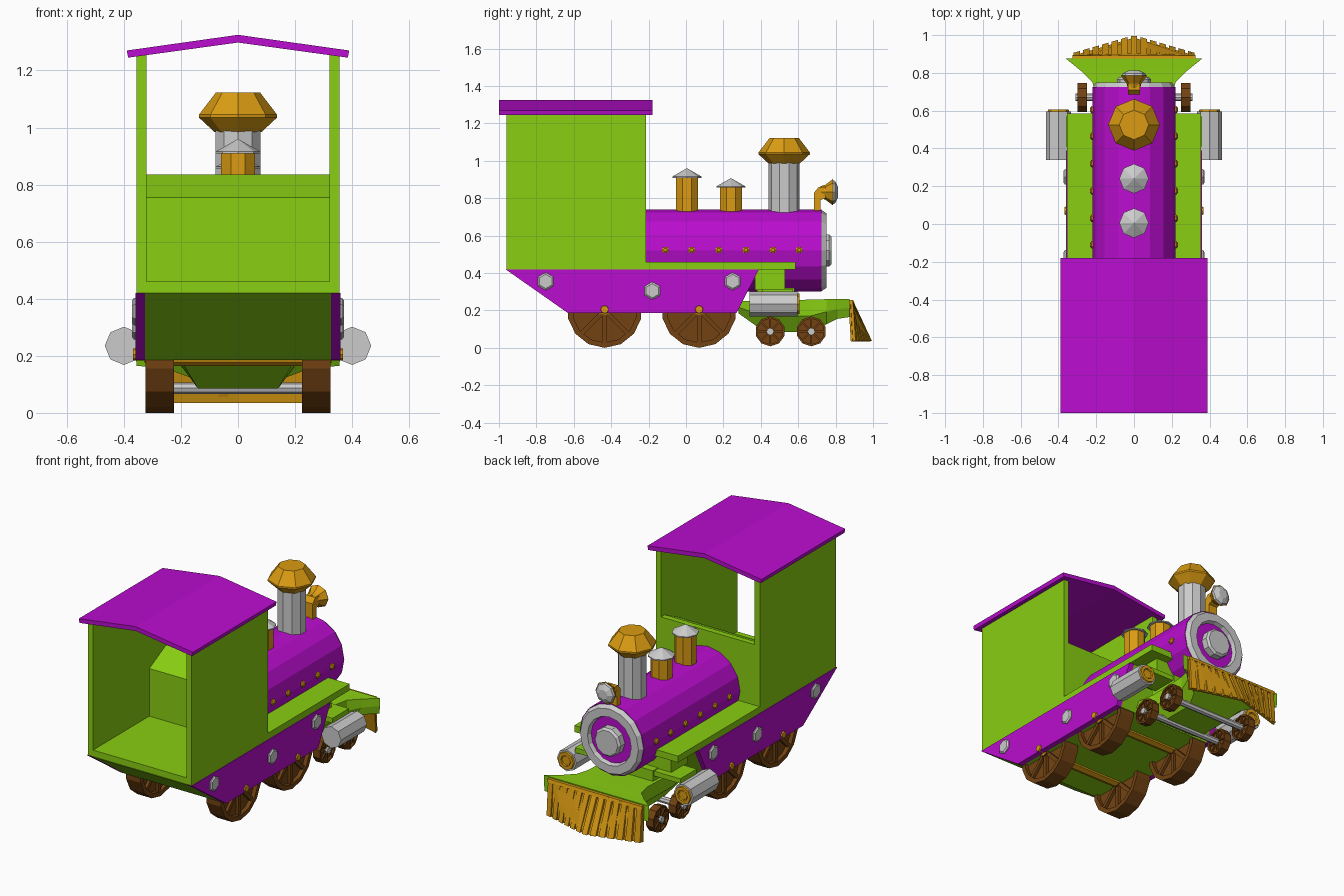
import bpy, bmesh, math

if "Cube" in bpy.data.objects:
    bpy.data.objects.remove(bpy.data.objects["Cube"])

def material(name, rgb):
    m = bpy.data.materials.new(name)
    m.diffuse_color = (*rgb, 1)
    m.use_nodes = True
    m.node_tree.nodes["Principled BSDF"].inputs["Base Color"].default_value = m.diffuse_color
    return m

GREEN = material("green", (0.25, 0.62, 0.006))
PURPLE = material("purple", (0.49, 0.004, 0.62))
GOLD = material("gold", (0.70, 0.33, 0.006))
BROWN = material("brown", (0.17, 0.055, 0.006))
GREY = None

def finish(name, bm, mat):
    bmesh.ops.remove_doubles(bm, verts=bm.verts, dist=1e-5)
    bmesh.ops.recalc_face_normals(bm, faces=bm.faces)
    me = bpy.data.meshes.new(name)
    bm.to_mesh(me)
    bm.free()
    ob = bpy.data.objects.new(name, me)
    bpy.context.collection.objects.link(ob)
    if mat:
        me.materials.append(mat)
    return ob

def loft(bm, rings, closed=False):
    """Skin a list of equal-length rings of points; cap the ends or close the loop."""
    vs = [[bm.verts.new(p) for p in r] for r in rings]
    n = len(vs[0])
    pairs = list(zip(vs, vs[1:])) + ([(vs[-1], vs[0])] if closed else [])
    for a, b in pairs:
        for i in range(n):
            j = (i + 1) % n
            bm.faces.new((a[i], a[j], b[j], b[i]))
    if not closed:
        bm.faces.new(vs[0])
        bm.faces.new(vs[-1])

def turned(bm, profile, n, axis, loc, closed=False, phase=0.0):
    """Revolve (radius, height) points about an axis through loc."""
    rings = []
    for r, h in profile:
        r = max(r, 0.0005)
        ring = []
        for i in range(n):
            t = 2 * math.pi * i / n + phase
            a, b = r * math.cos(t), r * math.sin(t)
            p = {'Z': (a, b, h), 'Y': (a, h, b), 'X': (h, a, b)}[axis]
            ring.append(tuple(c + d for c, d in zip(p, loc)))
        rings.append(ring)
    loft(bm, rings, closed)

def lathe(name, profile, n, axis, loc, mat, closed=False, phase=0.0):
    bm = bmesh.new()
    turned(bm, profile, n, axis, loc, closed, phase)
    return finish(name, bm, mat)

def side_prism(name, x0, x1, yz, mat):
    bm = bmesh.new()
    loft(bm, [[(x, y, z) for y, z in yz] for x in (x0, x1)])
    return finish(name, bm, mat)

def box(name, x0, x1, y0, y1, z0, z1, mat):
    return side_prism(name, x0, x1, [(y0, z0), (y1, z0), (y1, z1), (y0, z1)], mat)

def wheel(name, x, y, z, r, w, n, spokes):
    """Rim, recessed web, hub and straight spokes."""
    bm = bmesh.new()
    h = w / 2
    c = (x, y, z)
    ph = math.pi / 2
    turned(bm, [(r, -h), (r, h), (r * .86, h), (r * .86, -h)], n, 'X', c, True, ph)
    turned(bm, [(r * .88, -h * .5), (r * .88, h * .5)], n, 'X', c, phase=ph)
    turned(bm, [(r * .18, -h), (r * .18, h)], 8, 'X', c)
    for k in range(spokes):
        t = math.pi * k / spokes
        u, v = (math.cos(t), math.sin(t)), (-math.sin(t), math.cos(t))
        q = [(a * r * .87, b * r * .06) for a, b in ((-1, -1), (1, -1), (1, 1), (-1, 1))]
        loft(bm, [[(x + d, y + a * u[0] + b * v[0], z + a * u[1] + b * v[1])
                   for a, b in q] for d in (-h * .85, h * .85)])
    finish(name, bm, BROWN)

# Roof
bm = bmesh.new()
roof = [(-.385, 1.245), (0, 1.298), (.385, 1.245), (.39, 1.27), (0, 1.325), (-.39, 1.27)]
loft(bm, [[(x, y, z) for x, z in roof] for y in (-1, -.18)])
finish("roof", bm, PURPLE)

# Cab: floor, side walls, front wall with sloping ledge
box("cab_floor", -.355, .355, -.96, -.215, .42, .46, GREEN)
side_prism("cab_front_wall", -.33, .33,
           [(-.41, .44), (-.215, .44), (-.215, .835), (-.25, .835), (-.41, .755)], GREEN)
for s, side in ((-1, "left"), (1, "right")):
    box(f"cab_wall_{side}", s * .32, s * .355, -.96, -.215, .42, 1.262, GREEN)

# Chassis and side plates
hull = [(-.965, .42), (-.63, .185), (.27, .185), (.39, .42)]
side_prism("chassis", -.326, .326, hull, GREEN)
box("running_board", -.355, .355, -.215, .585, .42, .46, GREEN)
box("boiler_support", -.27, .27, .37, .53, .31, .43, GREEN)
box("cylinder_bracket", -.36, .36, .41, .57, .285, .315, GREEN)
box("saddle", -.18, .18, .38, .58, .24, .32, GREEN)

# Boiler with smokebox ring and door
R, BZ = .22, .52
lathe("boiler", [(R, -.23), (R, .725)], 16, 'Y', (0, 0, BZ), PURPLE)
lathe("smokebox_ring", [(R, .72), (.2, .75), (.15, .75), (.14, .72)], 16, 'Y', (0, 0, BZ), GREY, True)
lathe("smokebox_hub", [(.09, .72), (.09, .765), (.078, .778)], 10, 'Y', (0, 0, BZ), GREY)

# Chimney and domes
lathe("chimney", [(.083, .68), (.083, 1.0)], 10, 'Z', (0, .525, 0), GREY, phase=math.pi / 2)
lathe("chimney_crown", [(.083, .985), (.137, 1.035), (.137, 1.045), (.078, 1.122)], 8, 'Z',
      (0, .525, 0), GOLD, phase=math.pi / 2)
for i, (y, top) in enumerate(((.005, .913), (.24, .86))):
    lathe(f"dome_{i}", [(.064, .7), (.064, top)], 8, 'Z', (0, y, 0), GOLD, phase=math.pi / 8)
    lathe(f"dome_cap_{i}", [(.078, top - .004), (.078, top + .003), (0, top + .047)], 8, 'Z',
          (0, y, 0), GREY, phase=math.pi / 2)

# Headlamp on bent stem
side_prism("lamp_stem", -.032, .032,
           [(.685, .72), (.72, .72), (.72, .79), (.745, .8), (.745, .86), (.71, .86), (.685, .83)], GOLD)
lathe("lamp_horn", [(.032, .72), (.04, .745), (.07, .785)], 8, 'Y', (0, 0, .832), GOLD)
lathe("lamp_lens", [(.066, .78), (.06, .797), (.03, .812)], 8, 'Y', (0, 0, .832), GREY)

# Mirrored side details
for s, side in ((-1, "left"), (1, "right")):
    side_prism(f"side_plate_{side}", s * .325, s * .36, hull, PURPLE)
    for i, y in enumerate((-.11, .03, .175, .32, .465, .605)):
        lathe(f"boiler_rivet_{side}_{i}", [(.02, s * .2), (.02, s * .225), (.01, s * .232)], 6, 'X',
              (0, y, .523), GOLD)
    for i, (y, z) in enumerate(((-.75, .355), (-.18, .305), (.25, .355))):
        lathe(f"plate_bolt_{side}_{i}", [(.048, s * .35), (.048, s * .365), (.038, s * .372)], 6, 'X',
              (0, y, z), GREY, phase=math.pi / 2)
    # Steam cylinder with gold end
    cx = s * .4
    lathe(f"steam_cylinder_{side}", [(.067, .34), (.067, .595)], 8, 'Y', (cx, 0, .235), GREY)
    lathe(f"cylinder_end_{side}", [(.057, .59), (.054, .606), (.034, .606), (.03, .59)], 8, 'Y',
          (cx, 0, .235), GOLD, True)
    lathe(f"piston_{side}", [(.033, .59), (.028, .6)], 8, 'Y', (cx, 0, .235), GOLD)
    # Wheels
    for i, y in enumerate((-.435, .07)):
        wheel(f"driving_wheel_{side}_{i}", s * .275, y, .2, .2, .1, 14, 4)
    for i, y in enumerate((.45, .67)):
        wheel(f"small_wheel_{side}_{i}", s * .275, y, .088, .08, .05, 10, 4)

# Axles
for i, y in enumerate((-.435, .07)):
    lathe(f"driving_axle_{i}", [(.02, -.368), (.022, -.36), (.022, -.33), (.04, -.32), (.04, .32),
                                (.022, .33), (.022, .36), (.02, .368)], 8, 'X', (0, y, .205), GOLD)
for i, y in enumerate((.45, .67)):
    lathe(f"small_axle_{i}", [(.02, -.31), (.02, .31)], 8, 'X', (0, y, .087), GREY)

# Front underframe, flaring out to the cowcatcher
bm = bmesh.new()
loft(bm, [[(-t, y, z1), (t, y, z1), (t, y, (z0 + z1) / 2), (b, y, z0), (-b, y, z0), (-t, y, (z0 + z1) / 2)]
          for y, t, b, z0, z1 in ((.28, .22, .2, .185, .25), (.42, .2, .14, .085, .25),
                                  (.67, .2, .14, .085, .258), (.75, .22, .17, .125, .26),
                                  (.81, .28, .25, .155, .26), (.875, .36, .355, .165, .262))])
finish("front_underframe", bm, GREEN)

# Cowcatcher: backing panel, straight at top and pointed at the bottom, plus slats
def catcher_piece(bm, xs, z0, z1, back, front):
    def y(x, z):
        return .89 + (.108 - .095 * abs(x) / .325) * (.255 - z) / .22
    loft(bm, [[(x, y(x, z0) - back, z0), (x, y(x, z0) + front, z0),
               (x, y(x, z1) + front, z1), (x, y(x, z1) - back, z1)] for x in xs])

bm = bmesh.new()
catcher_piece(bm, (-.325, 0, .325), .035, .255, .022, -.012)
finish("cowcatcher_panel", bm, GOLD)
bm = bmesh.new()
for k in range(-6, 7):
    c = k * .0505
    catcher_piece(bm, (c - .017, c + .017), .036, .25, .015, .002)
catcher_piece(bm, (-.325, 0, .325), .236, .256, .018, .003)
finish("cowcatcher_slats", bm, GOLD)
